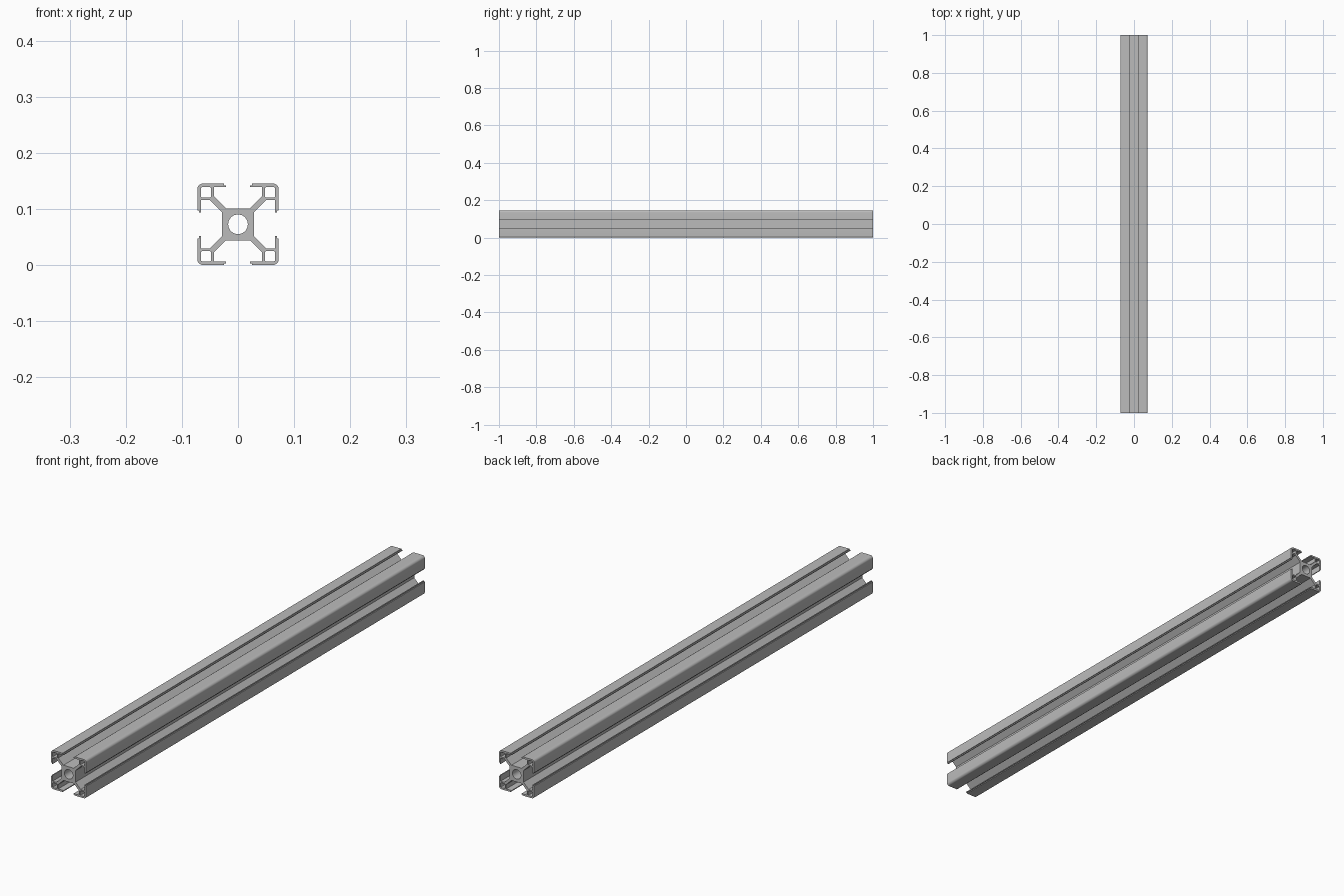
import bpy
import math

if "Cube" in bpy.data.objects:
    bpy.data.objects.remove(bpy.data.objects["Cube"], do_unlink=True)

HALF = 0.0725      # half width of the section
RADIUS = 0.010     # outer corner radius
LENGTH = 2.0


def arc(cx, cy, r, start, end, steps):
    """Points along an arc, angles in degrees."""
    return [(cx + r * math.cos(math.radians(start + (end - start) * i / steps)),
             cy + r * math.sin(math.radians(start + (end - start) * i / steps)))
            for i in range(steps + 1)]


def rotate(points, quarter):
    """Turn points about the centre by quarter turns."""
    for _ in range(quarter):
        points = [(-y, x) for x, y in points]
    return points


def rounded_square(c, half, r):
    points = []
    for q in range(4):
        corner = arc(half - r, half - r, r, 0, 90, 4)
        points += [(c + x, c + y) for x, y in rotate(corner, q)]
    return points


# Half of one corner: hub edge, diagonal arm, hollow box wall, stepped slot lip
half_corner = [
    (0.0285, 0.0215), (0.050, 0.043), (0.066, 0.043), (0.066, 0.021),
    (0.0695, 0.021), (0.0695, 0.025), (HALF, 0.025),
]
corner = (half_corner
          + arc(HALF - RADIUS, HALF - RADIUS, RADIUS, 0, 90, 8)
          + [(y, x) for x, y in reversed(half_corner)])

# Outline, central bore and four corner hollows
outline = [p for q in range(4) for p in rotate(corner, q)]
bore = arc(0, 0, 0.0175, 0, 360, 40)[:-1]
hollow = rounded_square(0.057, 0.009, 0.002)
loops = [outline, bore] + [rotate(hollow, q) for q in range(4)]

# Filled section extruded along the length
curve = bpy.data.curves.new("rail_section", 'CURVE')
curve.dimensions = '2D'
curve.fill_mode = 'BOTH'
curve.extrude = LENGTH / 2
for loop in loops:
    spline = curve.splines.new('POLY')
    spline.points.add(len(loop) - 1)
    for point, (x, y) in zip(spline.points, loop):
        point.co = (x, y, 0, 1)
    spline.use_cyclic_u = True

rail = bpy.data.objects.new("slotted_rail", curve)
bpy.context.collection.objects.link(rail)
rail.rotation_euler = (math.pi / 2, 0, 0)
rail.location = (0, 0, HALF)

# Turn into a welded mesh with sharp edges kept
bpy.ops.object.select_all(action='DESELECT')
bpy.context.view_layer.objects.active = rail
rail.select_set(True)
bpy.ops.object.convert(target='MESH')
rail = bpy.context.object
bpy.ops.object.transform_apply(location=True, rotation=True, scale=True)
bpy.ops.object.mode_set(mode='EDIT')
bpy.ops.mesh.select_all(action='SELECT')
bpy.ops.mesh.remove_doubles(threshold=0.00005)
bpy.ops.mesh.normals_make_consistent(inside=False)
bpy.ops.object.mode_set(mode='OBJECT')
bpy.ops.object.shade_smooth_by_angle(angle=math.radians(30))

# Aluminium grey
color = (0.5, 0.5, 0.5, 1)
material = bpy.data.materials.new("aluminium_grey")
material.use_nodes = True
material.diffuse_color = color
material.node_tree.nodes["Principled BSDF"].inputs["Base Color"].default_value = color
rail.data.materials.clear()
rail.data.materials.append(material)
